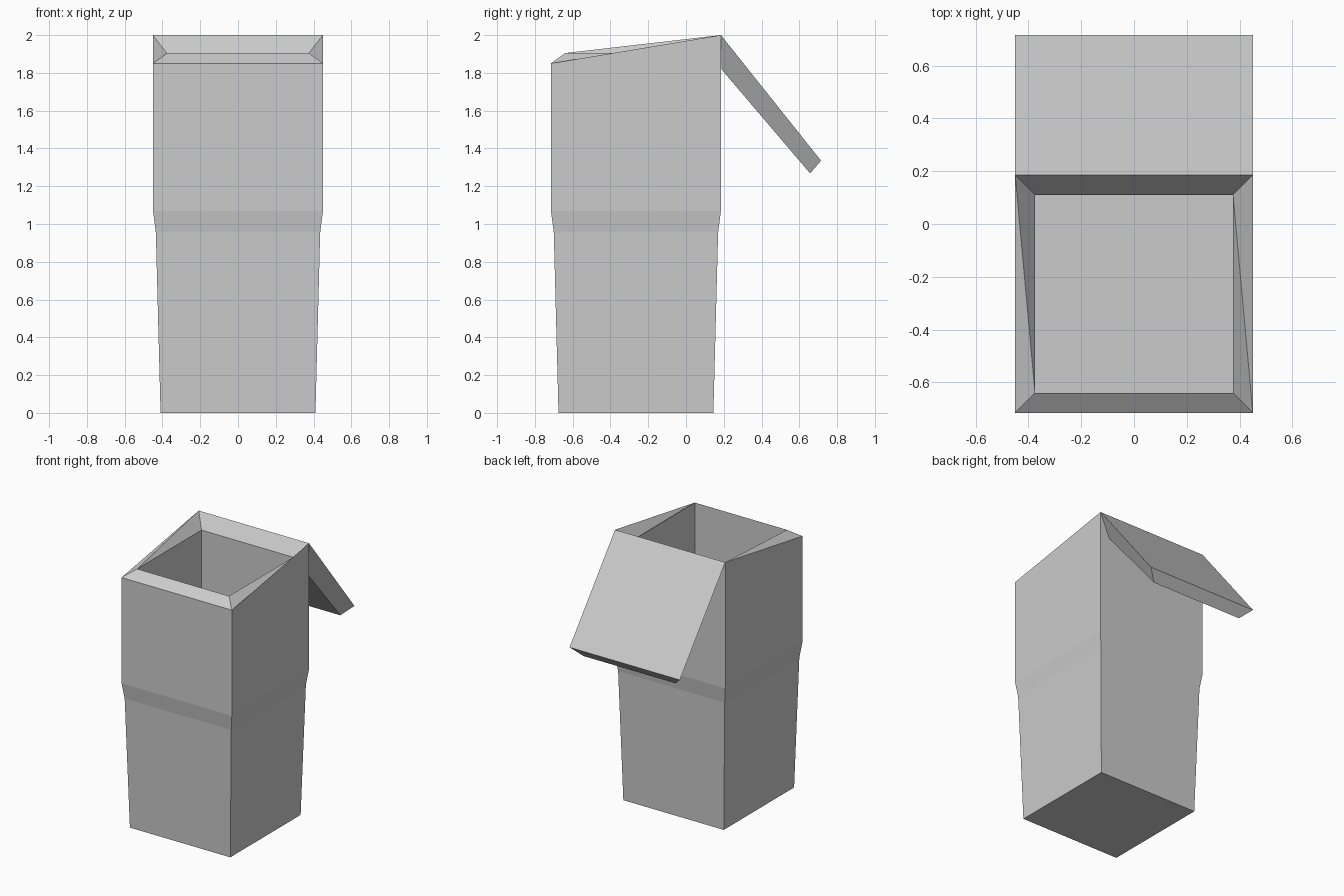
import bpy
import bmesh

if "Cube" in bpy.data.objects:
    bpy.data.objects.remove(bpy.data.objects["Cube"], do_unlink=True)

GREY = (0.6, 0.6, 0.6, 1)
grey = bpy.data.materials.new("light grey")
grey.use_nodes = True
grey.diffuse_color = GREY
grey.node_tree.nodes["Principled BSDF"].inputs["Base Color"].default_value = GREY

CENTRE = -0.265  # depth centre of the bin
RIM = 0.45       # half width at the rim
HOLE = 0.375     # half width of the opening
BACK = CENTRE + RIM


def ring(bm, half, z_front, z_back=None):
    """Square loop: front -x, front +x, back +x, back -x."""
    z_back = z_front if z_back is None else z_back
    return [bm.verts.new((sx * half, CENTRE + sy * half, z_front if sy < 0 else z_back))
            for sx, sy in ((-1, -1), (1, -1), (1, 1), (-1, 1))]


def bridge(bm, a, b, sides=range(4)):
    for i in sides:
        j = (i + 1) % 4
        bm.faces.new((a[i], a[j], b[j], b[i]))


def finish(bm, name):
    bmesh.ops.recalc_face_normals(bm, faces=bm.faces)
    mesh = bpy.data.meshes.new(name)
    bm.to_mesh(mesh)
    bm.free()
    mesh.materials.append(grey)
    obj = bpy.data.objects.new(name, mesh)
    bpy.context.collection.objects.link(obj)
    return obj


# Bin body: tapered foot, flared band, sloping rim, straight cavity
bm = bmesh.new()
outer = [ring(bm, 0.41, 0), ring(bm, 0.435, 0.955),
         ring(bm, RIM, 1.07), ring(bm, RIM, 1.85, 2.0)]
mouth = ring(bm, HOLE, 1.905)
floor = ring(bm, HOLE, 0.08)
bm.faces.new(outer[0])
for low, high in zip(outer, outer[1:]):
    bridge(bm, low, high)
top = outer[-1]
bridge(bm, top, mouth, (0, 2))
# The side rims are twisted, each folded along its own diagonal
for a, b, c, d in ((top[1], top[2], mouth[2], mouth[1]),
                   (top[3], top[0], mouth[0], mouth[3])):
    bm.faces.new((a, b, c))
    bm.faces.new((a, c, d))
bridge(bm, mouth, floor)
bm.faces.new(floor)
finish(bm, "bin_body")

# Open lid: bevelled slab hanging from the back edge
bm = bmesh.new()


def lid_face(half, hinge, tip):
    return [bm.verts.new((s * half, y, z))
            for s, (y, z) in ((-1, hinge), (1, hinge), (1, tip), (-1, tip))]


cover = lid_face(RIM, (BACK, 2.0), (0.715, 1.335))
under = lid_face(HOLE, (BACK + 0.002, 1.82), (0.657, 1.268))
bm.faces.new(cover)
bm.faces.new(under)
bridge(bm, cover, under)
finish(bm, "open_lid")
